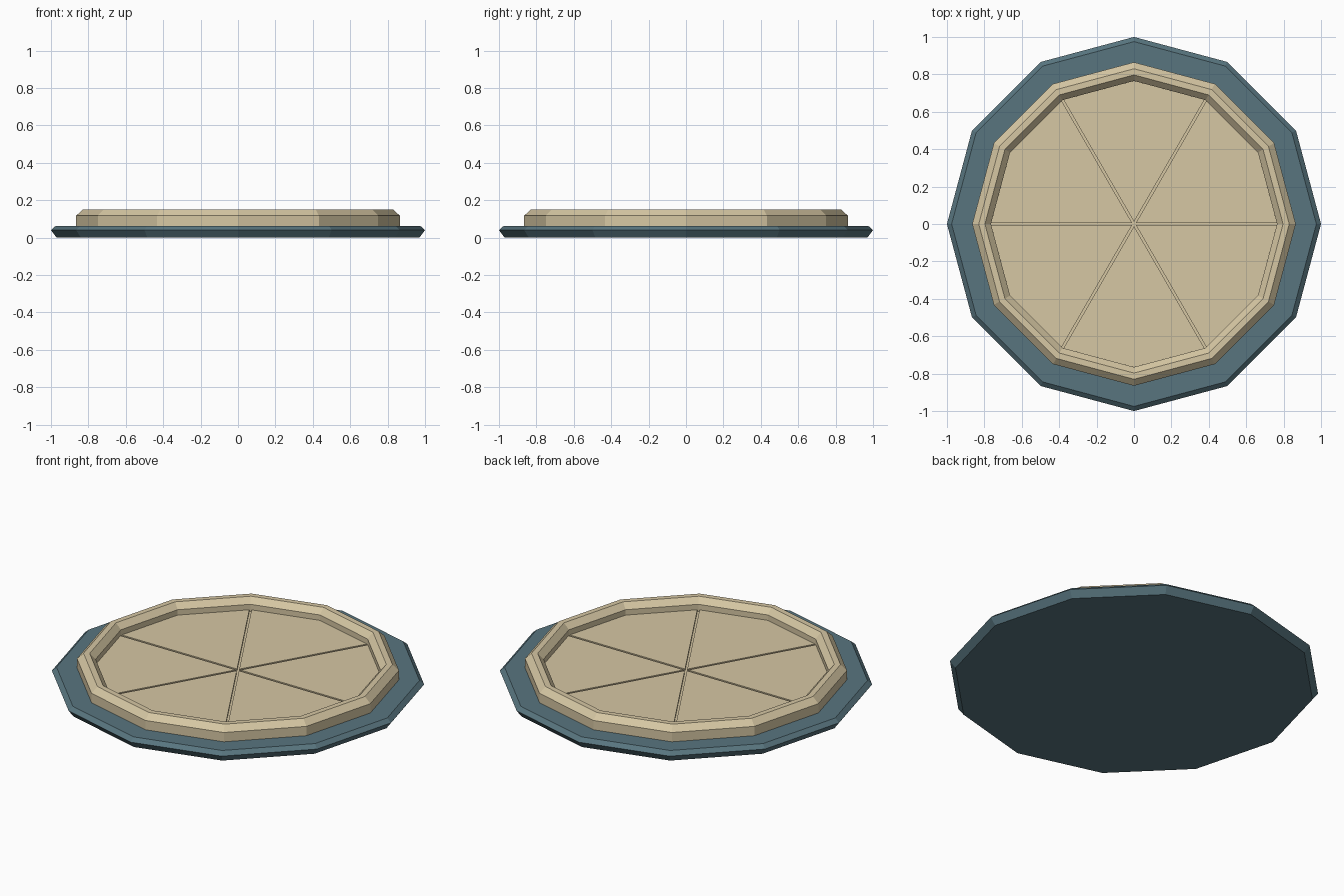
import bpy, bmesh, math
from mathutils import Vector

if "Cube" in bpy.data.objects:
    bpy.data.objects.remove(bpy.data.objects["Cube"])

SIDES = 12


def srgb(r, g, b):
    lin = [((c / 255 + 0.055) / 1.055) ** 2.4 for c in (r, g, b)]
    return (*lin, 1.0)


def material(name, rgb):
    m = bpy.data.materials.new(name)
    m.diffuse_color = srgb(*rgb)
    m.use_nodes = True
    m.node_tree.nodes["Principled BSDF"].inputs["Base Color"].default_value = m.diffuse_color
    return m


teal = material("slate teal", (88, 117, 127))
tan = material("sand tan", (214, 199, 163))


def finish(name, bm, mat):
    bmesh.ops.recalc_face_normals(bm, faces=bm.faces)
    me = bpy.data.meshes.new(name)
    bm.to_mesh(me)
    bm.free()
    me.materials.append(mat)
    ob = bpy.data.objects.new(name, me)
    bpy.context.collection.objects.link(ob)
    return ob


def polar(r, deg, z):
    a = math.radians(deg)
    return Vector((r * math.cos(a), r * math.sin(a), z))


def lathe(name, profile, mat, closed_ring):
    """Twelve-sided ring stack; closed_ring joins last loop to first, else caps both ends."""
    bm = bmesh.new()
    loops = [[bm.verts.new(polar(r, i * 360 / SIDES, z)) for i in range(SIDES)]
             for r, z in profile]
    pairs = list(zip(loops, loops[1:]))
    if closed_ring:
        pairs.append((loops[-1], loops[0]))
    else:
        bm.faces.new(loops[0])
        bm.faces.new(loops[-1])
    for a, b in pairs:
        for i in range(SIDES):
            j = (i + 1) % SIDES
            bm.faces.new((a[i], a[j], b[j], b[i]))
    return finish(name, bm, mat)


# Bevelled base disc
lathe("base_plate", [(0.97, 0.0), (1.0, 0.04), (0.975, 0.062)], teal, False)

# Raised rim with chamfered outer edge and sloped inner wall
lathe("raised_rim", [(0.865, 0.058), (0.865, 0.117), (0.83, 0.15), (0.797, 0.15),
                     (0.765, 0.117), (0.765, 0.058)], tan, True)

# Floor seen at the bottom of the grooves
lathe("groove_floor", [(0.77, 0.058), (0.77, 0.074)], tan, False)

# Six wedge panels separated by narrow grooves
GAP = 0.006
bm = bmesh.new()
for k in range(6):
    a = 60 * k
    n0 = polar(GAP, a + 90, 0)
    n1 = polar(GAP, a - 30, 0)
    pts = [polar(GAP * 2, a + 30, 0), polar(0.768, a, 0) + n0,
           polar(0.768, a + 30, 0), polar(0.768, a + 60, 0) + n1]
    low = [bm.verts.new(p + Vector((0, 0, 0.070))) for p in pts]
    top = [bm.verts.new(p + Vector((0, 0, 0.085))) for p in pts]
    bm.faces.new(low)
    bm.faces.new(top)
    for i in range(4):
        j = (i + 1) % 4
        bm.faces.new((low[i], low[j], top[j], top[i]))
finish("floor_panels", bm, tan)
